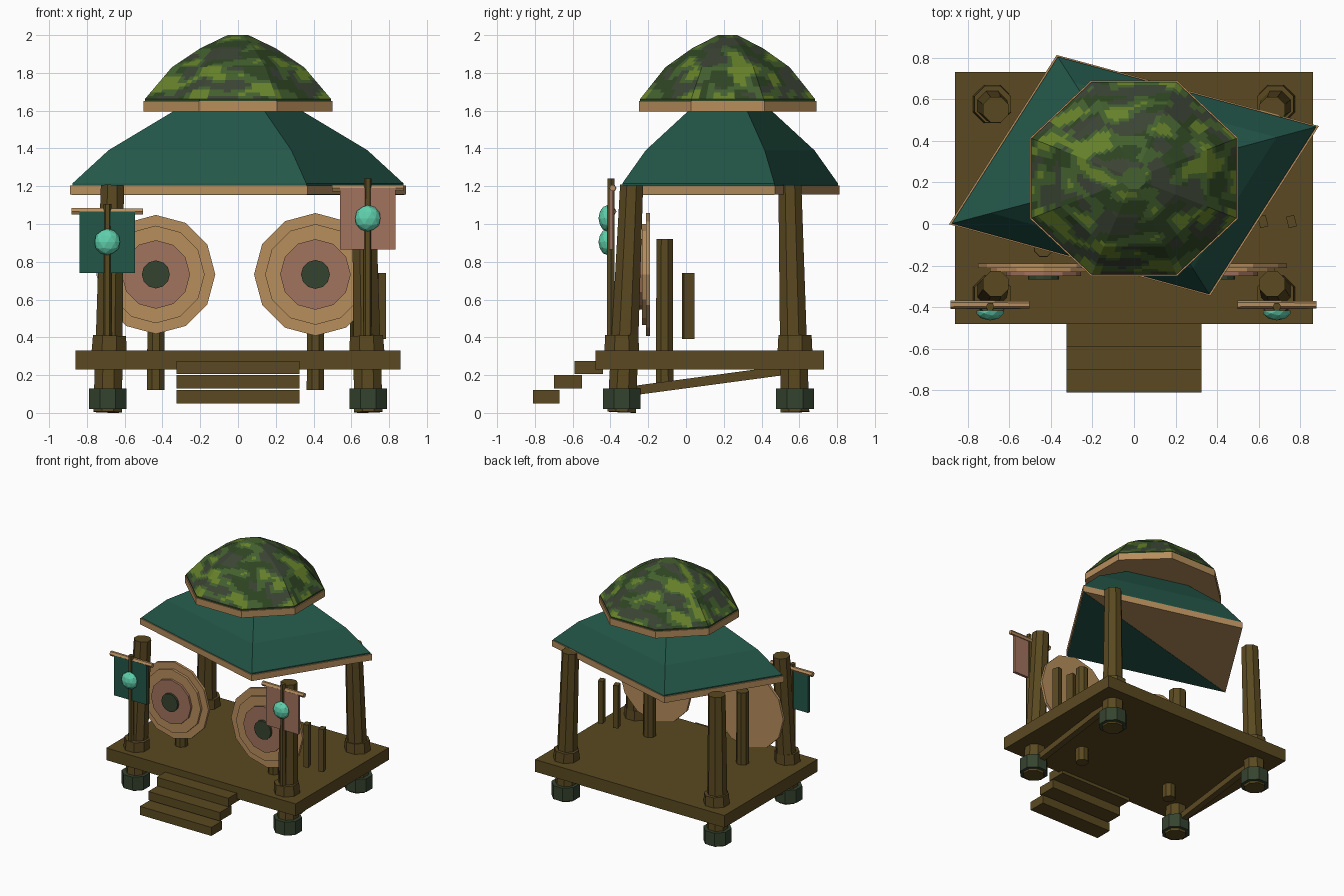
import bpy, bmesh, math
from mathutils import Vector, noise

cube = bpy.data.objects.get("Cube")
if cube:
    bpy.data.objects.remove(cube, do_unlink=True)


def material(name, hexcode):
    rgb = [int(hexcode[i:i + 2], 16) / 255 for i in (0, 2, 4)]
    lin = [c / 12.92 if c < 0.04045 else ((c + 0.055) / 1.055) ** 2.4 for c in rgb]
    m = bpy.data.materials.new(name)
    m.use_nodes = True
    m.diffuse_color = (*lin, 1)
    m.node_tree.nodes["Principled BSDF"].inputs["Base Color"].default_value = (*lin, 1)
    return m


wood = material("brown wood", "5A4921")
tan = material("tan wood", "B78E5D")
pink = material("dusty pink", "A2735E")
stone = material("dark stone", "35432F")
teal = material("dark teal", "235648")
gem_mat = material("mint gem", "5FCFAC")
lime = material("lime leaf", "66812A")
leaf = material("mid green leaf", "43602E")
deep = material("deep green leaf", "2E4522")
moss = material("grey moss", "3B4434")


def finish(name, bm, *mats):
    bmesh.ops.recalc_face_normals(bm, faces=bm.faces)
    mesh = bpy.data.meshes.new(name)
    bm.to_mesh(mesh)
    bm.free()
    for m in mats:
        mesh.materials.append(m)
    obj = bpy.data.objects.new(name, mesh)
    bpy.context.collection.objects.link(obj)
    return obj


def loft_bm(rings):
    """Skin a stack of equal-length point rings and cap both ends."""
    bm = bmesh.new()
    loops = [[bm.verts.new(p) for p in ring] for ring in rings]
    for a, b in zip(loops, loops[1:]):
        for i in range(len(a)):
            j = (i + 1) % len(a)
            bm.faces.new((a[i], a[j], b[j], b[i]))
    bm.faces.new(loops[0][::-1])
    bm.faces.new(loops[-1])
    return bm


def tube(name, p0, p1, r0, r1, sides, mat, spin=0.0):
    p0, p1 = Vector(p0), Vector(p1)
    axis = p1 - p0
    side = Vector((1, 0, 0)) if abs(axis.x) < axis.length * 0.9 else Vector((0, 1, 0))
    side = (side - axis * side.dot(axis) / axis.length_squared).normalized()
    other = axis.normalized().cross(side)
    rings = []
    for p, r in ((p0, r0), (p1, r1)):
        angles = [spin + math.tau * i / sides for i in range(sides)]
        rings.append([p + r * (math.cos(a) * side + math.sin(a) * other) for a in angles])
    return finish(name, loft_bm(rings), mat)


def box(name, x, y, z, mat):
    rings = [[(x[0], y[0], h), (x[1], y[0], h), (x[1], y[1], h), (x[0], y[1], h)] for h in z]
    return finish(name, loft_bm(rings), mat)


# Deck and steps
box("deck", (-0.86, 0.86), (-0.48, 0.73), (0.23, 0.33), wood)
for i, (y0, y1, z) in enumerate([(-0.81, -0.67, 0.05), (-0.70, -0.55, 0.13), (-0.59, -0.44, 0.205)]):
    box(f"step_{i + 1}", (-0.325, 0.325), (y0, y1), (z, z + 0.07), wood)

# Corner posts with feet, collars and under-deck braces
EIGHTH = math.pi / 8
for s, side in ((1, "left"), (-1, "right")):
    for end, y0, y1 in (("front", -0.34, -0.288), ("back", 0.577, 0.55)):
        tag = f"{end}_{side}"
        x = s * 0.69
        tube(f"{tag}_post", (x, y0, 0.004), (s * 0.665, y1, 1.205), 0.082, 0.066, 8, wood, EIGHTH)
        tube(f"{tag}_foot", (x, y0, 0.02), (x, y0, 0.13), 0.108, 0.108, 8, stone, EIGHTH)
        tube(f"{tag}_collar", (x * 0.99, y0, 0.32), (x * 0.985, y0, 0.41), 0.1, 0.095, 8, wood, EIGHTH)
    tube(f"{side}_brace", (x, -0.3, 0.115), (x, 0.52, 0.225), 0.035, 0.035, 4, wood, math.pi / 4)

# Round shields, each built of stacked twelve-sided discs on a support post
for side, x, r in (("left", 0.41, 0.325), ("right", -0.435, 0.315)):
    tube(f"{side}_shield_post", (x, -0.113, 0.12), (x, -0.113, 0.92), 0.05, 0.047, 8, wood, EIGHTH)
    discs = [("rim", 1, -0.19, -0.212, tan), ("ring", 0.82, -0.2, -0.232, tan),
             ("face", 0.575, -0.21, -0.25, pink), ("boss", 0.235, -0.22, -0.268, stone)]
    for part, scale, back, front, mat in discs:
        tube(f"{side}_shield_{part}", (x, back, 0.733), (x, front, 0.733),
             r * scale, r * scale, 12, mat)

# Short stakes beside the left shield
for i, x in enumerate((0.62, 0.757)):
    stake = box(f"stake_{i + 1}", (-0.02, 0.02), (-0.028, 0.028), (0.39, 0.74), wood)
    stake.location = (x, 0.012, 0)
    stake.rotation_euler.z = 0.25

# Banners: pole, crossbar, cloth and domed gem
for side, x, top, bar, cloth, gem_z, mat in (
        ("left", 0.687, 1.24, 1.19, 0.865, 1.03, pink),
        ("right", -0.692, 1.105, 1.067, 0.74, 0.905, teal)):
    tube(f"{side}_banner_pole", (x, -0.398, 0.33), (x, -0.398, top), 0.024, 0.021, 6, wood)
    tube(f"{side}_banner_bar", (x - 0.19, -0.388, bar), (x + 0.19, -0.388, bar), 0.02, 0.018, 6, tan)
    box(f"{side}_banner_cloth", (x - 0.147, x + 0.147), (-0.408, -0.386), (cloth, bar), mat)
    bm = bmesh.new()
    bmesh.ops.create_icosphere(bm, subdivisions=2, radius=0.07)
    geom = bm.verts[:] + bm.edges[:] + bm.faces[:]
    bmesh.ops.bisect_plane(bm, geom=geom, plane_co=(0, 0, 0), plane_no=(0, 1, 0), clear_outer=True)
    bmesh.ops.holes_fill(bm, edges=[e for e in bm.edges if e.is_boundary])
    bmesh.ops.scale(bm, verts=bm.verts, vec=(1, 0.68, 1))
    gem = finish(f"{side}_banner_gem", bm, gem_mat)
    gem.location = (x, -0.416, gem_z)

# Lower roof: skewed four-sided hip roof with a tan eave
CENTRE = Vector((0, 0.233))
CORNERS = [Vector(c) for c in ((-0.37, 0.81), (-0.885, 0.0), (0.365, -0.343), (0.885, 0.47))]


def eave_ring(scale, z):
    return [(*(CENTRE + (c - CENTRE) * scale), z) for c in CORNERS]


finish("lower_roof", loft_bm([eave_ring(s, z) for s, z in
       ((0.99, 1.2), (0.99, 1.215), (0.775, 1.39), (0.38, 1.6), (0.3, 1.64))]), teal)
finish("lower_roof_eave", loft_bm([eave_ring(1.005, 1.155), eave_ring(1.005, 1.205)]), tan)
half = eave_ring(0.995, 1.153)[1:]
finish("lower_roof_lining", loft_bm([half, [(x, y, 1.158) for x, y, z in half]]), teal)


# Upper dome: octagonal, with leafy patches over a tan eave
def octagon(scale, z):
    k = scale / math.cos(EIGHTH)
    angles = [EIGHTH + math.tau * i / 8 for i in range(8)]
    return [(0.5 * k * math.cos(a), 0.22 + 0.47 * k * math.sin(a), z) for a in angles]


finish("dome_eave", loft_bm([octagon(1, 1.595), octagon(1, 1.65)]), tan)
bm = loft_bm([octagon(s, z) for s, z in
              ((0.985, 1.645), (0.985, 1.662), (0.70, 1.83), (0.4, 1.93), (0.11, 2.0))])
panels = [f for f in bm.faces if 0.1 < f.normal.z < 0.99 or f.calc_center_median().z > 1.7]
edges = list({e for f in panels for e in f.edges})
bmesh.ops.subdivide_edges(bm, edges=edges, cuts=9, use_grid_fill=True)
for f in bm.faces:
    c = f.calc_center_median()
    patch = noise.noise(Vector((c.x * 7, c.y * 12, c.z * 13)))
    tint = noise.noise(Vector((c.x * 6 + 9, c.y * 10, c.z * 11 + 5)))
    if c.z < 1.662:
        f.material_index = 2
    elif patch > 0.27:
        f.material_index = 0
    elif patch > 0.0:
        f.material_index = 1
    else:
        f.material_index = 2 if tint > 0 else 3
finish("dome", bm, lime, leaf, deep, moss)
